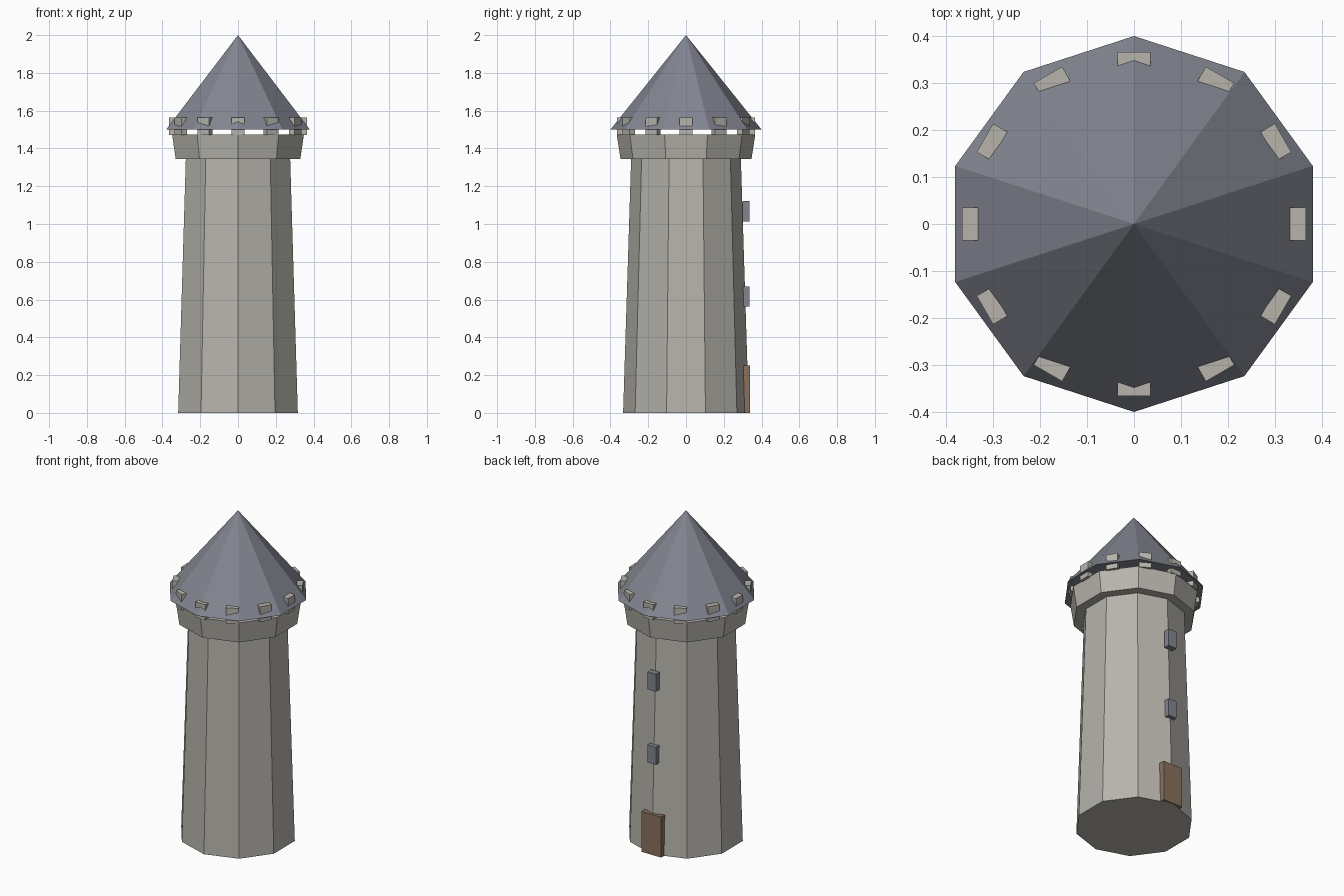
import bpy, bmesh, math
from mathutils import Matrix

if "Cube" in bpy.data.objects:
    bpy.data.objects.remove(bpy.data.objects["Cube"])

SIDES = 10


def material(name, rgb):
    m = bpy.data.materials.new(name)
    m.diffuse_color = (*rgb, 1.0)
    m.use_nodes = True
    m.node_tree.nodes["Principled BSDF"].inputs["Base Color"].default_value = m.diffuse_color
    return m


stone = material("warm grey stone", (0.47, 0.455, 0.41))
slate = material("blue grey slate", (0.225, 0.235, 0.28))
wood = material("brown wood", (0.25, 0.165, 0.11))


def finish(bm, name, mat):
    bmesh.ops.recalc_face_normals(bm, faces=bm.faces)
    me = bpy.data.meshes.new(name)
    bm.to_mesh(me)
    bm.free()
    me.materials.append(mat)
    ob = bpy.data.objects.new(name, me)
    bpy.context.collection.objects.link(ob)
    return ob


def drum(name, r0, z0, r1, z1, mat):
    """Closed ten-sided frustum with a corner on +y; r1 = 0 makes a cone."""
    bm = bmesh.new()

    def ring(r, z):
        return [bm.verts.new((r * math.cos(a), r * math.sin(a), z))
                for a in (math.pi / 2 + 2 * math.pi * i / SIDES for i in range(SIDES))]

    low = ring(r0, z0)
    bm.faces.new(low)
    if r1 > 0:
        high = ring(r1, z1)
        bm.faces.new(high)
        for i in range(SIDES):
            j = (i + 1) % SIDES
            bm.faces.new((low[i], low[j], high[j], high[i]))
    else:
        tip = bm.verts.new((0, 0, z1))
        for i in range(SIDES):
            bm.faces.new((low[i], low[(i + 1) % SIDES], tip))
    return finish(bm, name, mat)


def box(name, size, centre, mat, angle=0.0):
    """Box placed at centre, then swung around the tower axis."""
    bm = bmesh.new()
    bmesh.ops.create_cube(bm, size=1.0, matrix=Matrix.Rotation(angle, 4, "Z")
                          @ Matrix.Translation(centre) @ Matrix.Diagonal((*size, 1)))
    return finish(bm, name, mat)


# tower shaft, flared parapet and roof
drum("tower_shaft", 0.333, 0.0, 0.29, 1.36, stone)
drum("parapet", 0.347, 1.345, 0.367, 1.475, stone)
drum("roof", 0.40, 1.50, 0.0, 2.0, slate)

# ring of battlements
for k in range(12):
    box(f"battlement_{k + 1}", (0.035, 0.07, 0.095), (0.349, 0, 1.5175),
        stone, math.radians(30 * k))

# door and windows on the back corner
box("door", (0.135, 0.04, 0.25), (0, 0.32, 0.125), wood)
for n, z in enumerate((0.616, 1.068)):
    box(f"window_{n + 1}", (0.058, 0.036, 0.108), (0, 0.318, z), slate)
